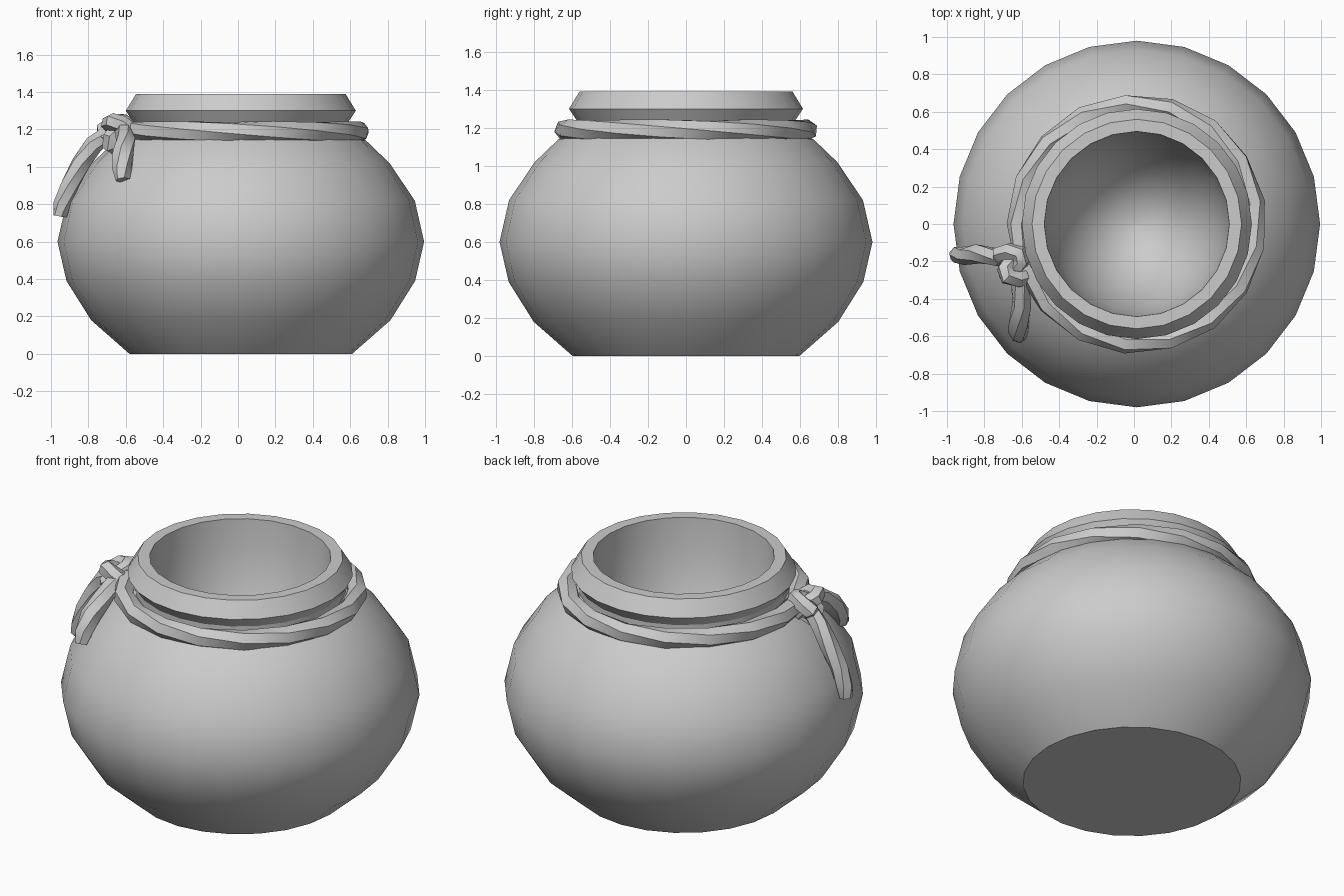
import bpy, bmesh
from math import sin, cos, pi, radians
from mathutils import Vector

if "Cube" in bpy.data.objects:
    bpy.data.objects.remove(bpy.data.objects["Cube"])

CX = 0.015  # the pot sits slightly right because the rope tail sticks out left


def smooth(obj, angle):
    bpy.ops.object.select_all(action='DESELECT')
    obj.select_set(True)
    bpy.context.view_layer.objects.active = obj
    bpy.ops.object.shade_smooth_by_angle(angle=radians(angle))


def lathe(name, profile, sides):
    """Revolve (radius, z) points; both ends are closed."""
    bm = bmesh.new()
    rings = [[bm.verts.new((CX + r * cos(2 * pi * i / sides), r * sin(2 * pi * i / sides), z))
              for i in range(sides)] for r, z in profile]
    for a, b in zip(rings, rings[1:]):
        for i in range(sides):
            j = (i + 1) % sides
            bm.faces.new((a[i], a[j], b[j], b[i]))
    bm.faces.new(rings[0][::-1])
    bm.faces.new(rings[-1])
    me = bpy.data.meshes.new(name)
    bm.to_mesh(me)
    bm.free()
    obj = bpy.data.objects.new(name, me)
    bpy.context.collection.objects.link(obj)
    smooth(obj, 30)
    return obj


def rope(name, points, radius, twist=0.0, sizes=None, closed=False):
    """Low-poly six-sided cord along a path."""
    cu = bpy.data.curves.new(name, 'CURVE')
    cu.dimensions = '3D'
    cu.bevel_depth = radius
    cu.bevel_resolution = 1
    cu.use_fill_caps = True
    sp = cu.splines.new('POLY')
    sp.points.add(len(points) - 1)
    sp.use_cyclic_u = closed
    for i, p in enumerate(points):
        sp.points[i].co = (*p, 1)
        sp.points[i].tilt = i * twist
        sp.points[i].radius = sizes[i] if sizes else 1
    obj = bpy.data.objects.new(name, cu)
    bpy.context.collection.objects.link(obj)
    bpy.ops.object.select_all(action='DESELECT')
    obj.select_set(True)
    bpy.context.view_layer.objects.active = obj
    bpy.ops.object.convert(target='MESH')
    smooth(bpy.context.object, 40)


# Pot: outer body, neck, flared rim, then the hollow inside
outer = [(0.595, 0), (0.80, 0.18), (0.932, 0.39), (0.98, 0.60), (0.93, 0.82),
         (0.795, 1.02), (0.67, 1.14), (0.575, 1.20), (0.575, 1.24), (0.615, 1.30), (0.56, 1.39)]
bowl = [(0.495 * cos(a), 1.39 - 0.85 * sin(a)) for a in (radians(d) for d in range(0, 90, 11))]
lathe("pot", outer + bowl, 24)

# Rope around the neck, open where the knot hides the ends
start = radians(201)
ring = [(CX + 0.64 * cos(start + 2 * pi * i / 17), 0.64 * sin(start + 2 * pi * i / 17), 1.188)
        for i in range(18)]
rope("neck_rope", ring, 0.056, 0.4)

# Knot: trefoil lying against the neck
centre = Vector((-0.645, -0.22, 1.185))
out = Vector((-0.95, -0.32, 0)).normalized()
side = Vector((-out.y, out.x, 0))
knot = []
for i in range(18):
    a = 2 * pi * i / 18
    knot.append(centre + side * 0.030 * (sin(a) + 2 * sin(2 * a))
                + Vector((0, 0, 0.027 * (cos(a) - 2 * cos(2 * a)))) - out * 0.055 * sin(3 * a))
rope("knot", knot, 0.048, closed=True)

# Two loose rope ends hanging over the shoulder
rope("long_tail", [(-0.68, -0.19, 1.19), (-0.77, -0.17, 1.12), (-0.84, -0.16, 1.02), (-0.90, -0.17, 0.90),
                   (-0.94, -0.165, 0.80), (-0.952, -0.165, 0.735)],
     0.05, 0.35, [0.9, 1, 1.05, 1, 0.95, 0.75])
rope("short_tail", [(-0.61, -0.30, 1.19), (-0.60, -0.43, 1.14), (-0.615, -0.52, 1.07),
                    (-0.62, -0.58, 0.99), (-0.615, -0.60, 0.93)],
     0.053, 0.35, [0.9, 1, 1.1, 1, 0.75])
